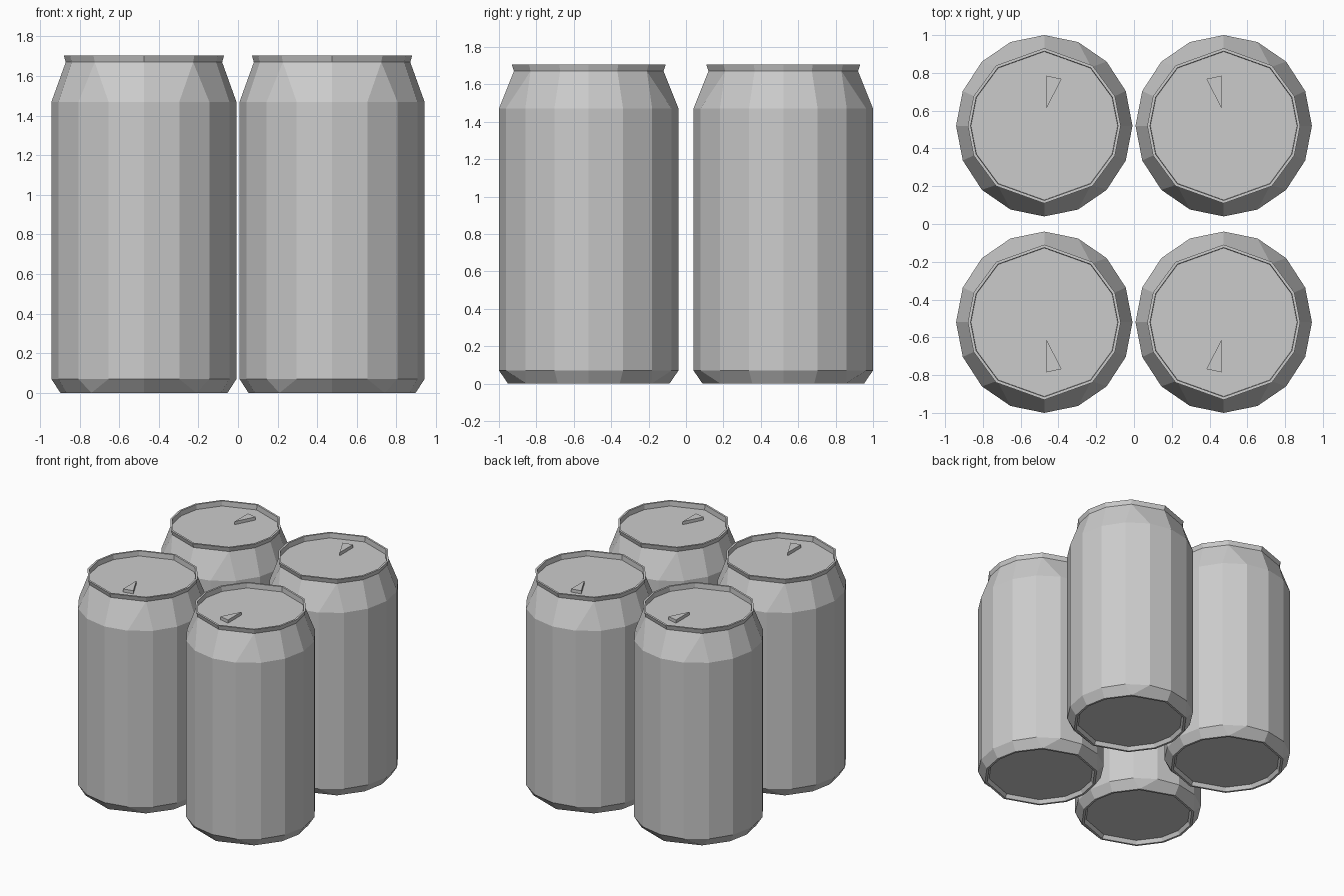
import bpy
import bmesh
from math import cos, sin, radians

if "Cube" in bpy.data.objects:
    bpy.data.objects.remove(bpy.data.objects["Cube"])

CX, CY = 0.475, 0.52          # centre of one can
LID_Z = 1.665

# Side angles: 16 for the body, 12 for the narrower end rings
# (two body corners share one ring corner in each quadrant)
BODY = [22.5 * i for i in range(16)]
quarter = [0, 22.5, 51, 51, 90]
ENDS = (quarter + [180 - a for a in quarter[3::-1]]
        + [180 + a for a in quarter[1:]]
        + [360 - a for a in quarter[3:0:-1]])


def make_object(name, bm):
    """Finish a bmesh and mirror it into all four cans."""
    bmesh.ops.remove_doubles(bm, verts=bm.verts, dist=0.0005)
    bmesh.ops.recalc_face_normals(bm, faces=bm.faces)
    mesh = bpy.data.meshes.new(name)
    bm.to_mesh(mesh)
    bm.free()
    ob = bpy.data.objects.new(name, mesh)
    bpy.context.collection.objects.link(ob)
    mod = ob.modifiers.new("four_pack", 'MIRROR')
    mod.use_axis = (True, True, False)
    mod.use_mirror_merge = False
    return ob


def ring(bm, rx, ry, z, angles):
    return [bm.verts.new((CX + rx * cos(radians(a)), CY + ry * sin(radians(a)), z))
            for a in angles]


# Can shell: recessed base, body, shoulder, rim and recessed lid
profile = [
    (0.390, 0.400, 0.03, ENDS),
    (0.405, 0.415, 0.00, ENDS),
    (0.422, 0.432, 0.00, ENDS),
    (0.467, 0.480, 0.07, BODY),
    (0.467, 0.480, 1.47, BODY),
    (0.395, 0.400, 1.67, ENDS),
    (0.405, 0.411, 1.705, ENDS),
    (0.390, 0.395, 1.705, ENDS),
    (0.388, 0.393, LID_Z, ENDS),
]
bm = bmesh.new()
rings = [ring(bm, *p) for p in profile]
for low, high in zip(rings, rings[1:]):
    for i in range(16):
        j = (i + 1) % 16
        bm.faces.new((low[i], low[j], high[j], high[i]))
bm.faces.new(rings[0])
bm.faces.new(rings[-1])
make_object("cans", bm)

# Pull tab: small triangular wedge on the lid
bm = bmesh.new()
tri = [(-0.013, 0.265), (-0.092, 0.248), (-0.013, 0.095)]
base = bm.faces.new([bm.verts.new((CX + x, CY + y, LID_Z - 0.002)) for x, y in tri])
res = bmesh.ops.extrude_face_region(bm, geom=[base])
top = [v for v in res["geom"] if isinstance(v, bmesh.types.BMVert)]
bmesh.ops.translate(bm, verts=top, vec=(0, 0, 0.027))
make_object("pull_tabs", bm)
